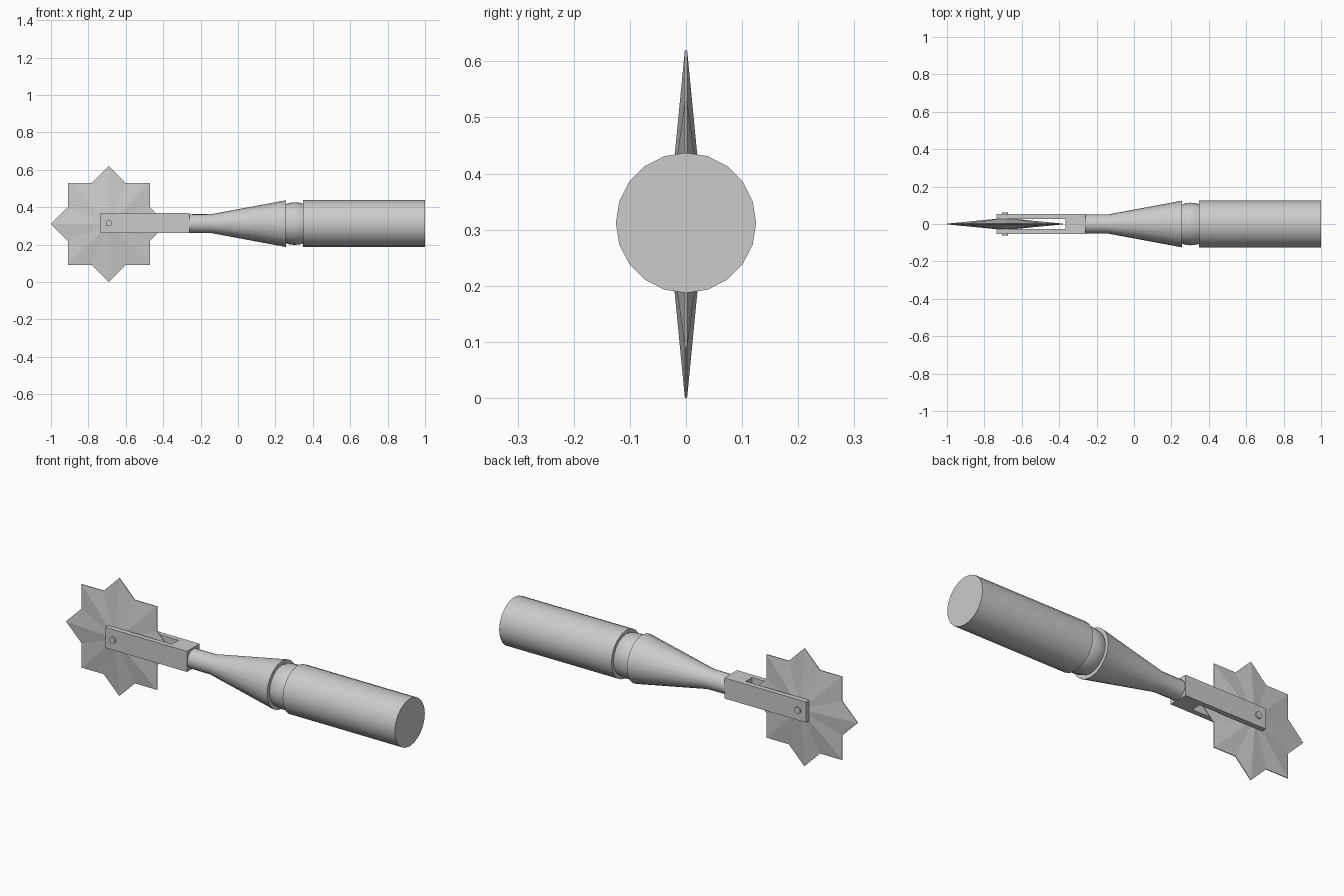
import bpy, bmesh
from math import sin, cos, pi, radians

if "Cube" in bpy.data.objects:
    bpy.data.objects.remove(bpy.data.objects["Cube"])

ZC = 0.312          # height of the tool axis
HUB = (-0.69, 0.31) # wheel centre in x, z


def make(name, verts, faces, smooth=False):
    me = bpy.data.meshes.new(name)
    me.from_pydata(verts, [], faces)
    bm = bmesh.new()
    bm.from_mesh(me)
    bmesh.ops.recalc_face_normals(bm, faces=bm.faces)
    bm.to_mesh(me)
    bm.free()
    ob = bpy.data.objects.new(name, me)
    bpy.context.collection.objects.link(ob)
    if smooth:
        bpy.context.view_layer.objects.active = ob
        ob.select_set(True)
        bpy.ops.object.shade_smooth_by_angle(angle=radians(30))
        ob.select_set(False)
    return ob


def lathe(name, profile, n=20):
    """Closed turned solid along x from (x, radius) pairs."""
    verts = [(x, r * sin(2 * pi * i / n), ZC + r * cos(2 * pi * i / n))
             for x, r in profile for i in range(n)]
    faces = [(k * n + i, k * n + (i + 1) % n, (k + 1) * n + (i + 1) % n, (k + 1) * n + i)
             for k in range(len(profile) - 1) for i in range(n)]
    last = (len(profile) - 1) * n
    faces += [tuple(range(n)), tuple(range(last, last + n))]
    return make(name, verts, faces, True)


def prism(name, outline, z0, z1):
    """Outline in x, y extruded between two heights."""
    n = len(outline)
    verts = [(x, y, z) for z in (z0, z1) for x, y in outline]
    faces = [tuple(range(n)), tuple(range(n, 2 * n))]
    faces += [(i, (i + 1) % n, n + (i + 1) % n, n + i) for i in range(n)]
    return make(name, verts, faces)


# Turned handle: neck, flared ferrule, grooved collar and grip
lathe("handle", [(-0.262, 0.05), (-0.14, 0.051), (0.257, 0.125), (0.257, 0.105),
                 (0.275, 0.111), (0.30, 0.114), (0.325, 0.112), (0.347, 0.107),
                 (0.347, 0.125), (1.0, 0.125)])

# Fork with a slot open towards the wheel
prism("fork", [(-0.735, -0.053), (-0.26, -0.053), (-0.26, 0.053), (-0.735, 0.053),
               (-0.735, 0.027), (-0.366, 0.027), (-0.366, -0.027), (-0.735, -0.027)],
      0.261, 0.369)

# Eight-pointed cutting wheel, thick at the hub and thin at the rim
R, n, rim = 0.31, 16, 0.002
inner = R * cos(pi / 4) / cos(pi / 8)
verts = []
for y in (-rim, rim):
    for i in range(n):
        r = inner if i % 2 else R
        verts.append((HUB[0] + r * cos(i * pi / 8), y, HUB[1] + r * sin(i * pi / 8)))
verts += [(HUB[0], -0.032, HUB[1]), (HUB[0], 0.032, HUB[1])]
faces = []
for i in range(n):
    j = (i + 1) % n
    faces += [(i, j, 2 * n), (n + i, n + j, 2 * n + 1), (i, j, n + j, n + i)]
make("star_wheel", verts, faces)

# Axle pin through the fork
bpy.ops.mesh.primitive_cylinder_add(vertices=16, radius=0.017, depth=0.124,
                                    location=(HUB[0], 0, 0.315), rotation=(pi / 2, 0, 0))
pin = bpy.context.object
pin.name = "axle_pin"
bpy.ops.object.shade_smooth_by_angle(angle=radians(30))
